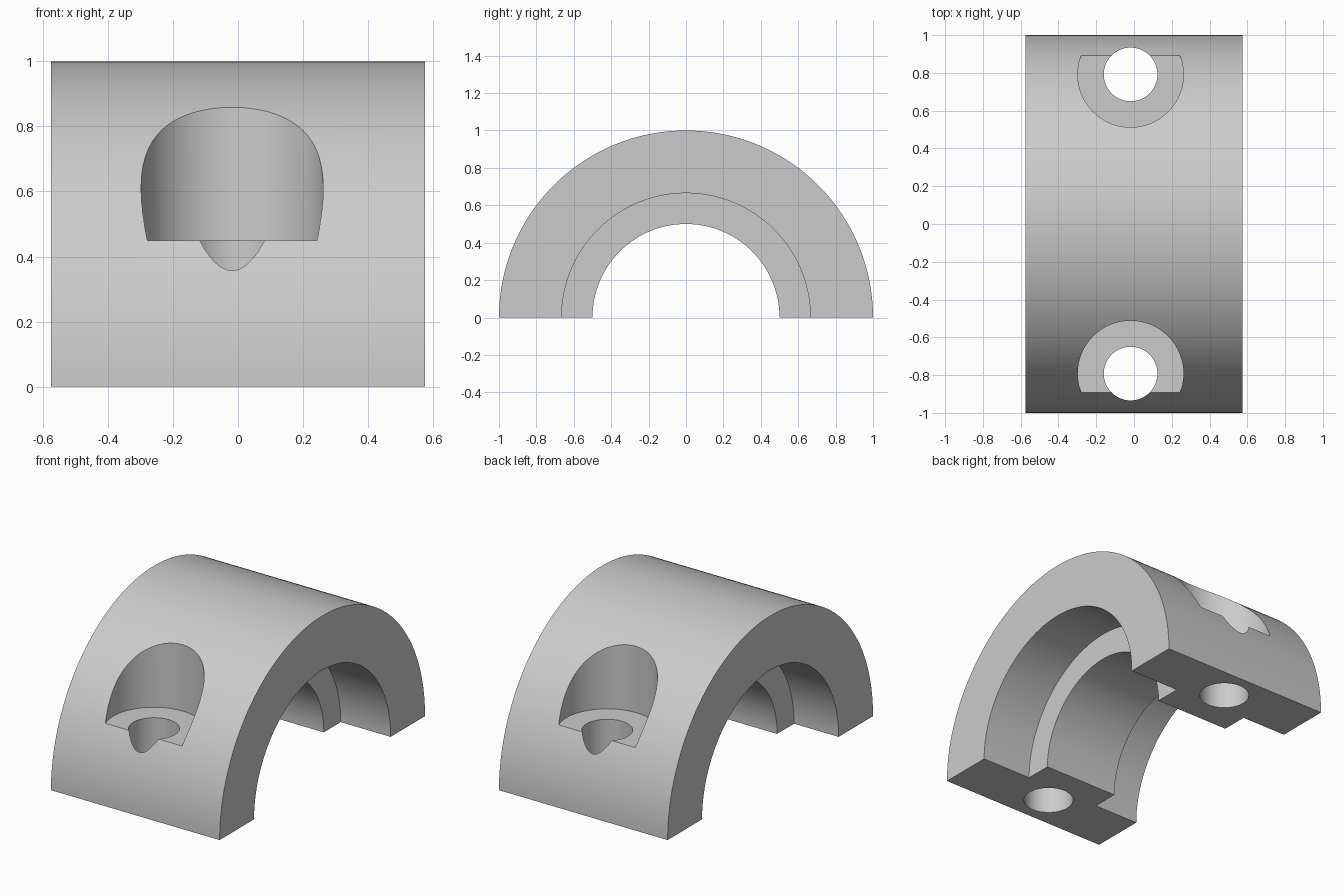
import bpy
import bmesh
import math
from mathutils import Matrix, Vector

cube = bpy.data.objects.get("Cube")
if cube:
    bpy.data.objects.remove(cube, do_unlink=True)

HALF_WIDTH = 0.575
OUTER_R, GROOVE_R, RIB_R = 1.0, 0.665, 0.5
BOLT_X, BOLT_Y = -0.018, 0.792
RIB_HALF = 0.253
SEAT_Z = 0.45

grey = bpy.data.materials.new("plain grey")
grey.use_nodes = True
colour = (0.6, 0.6, 0.6, 1)
grey.diffuse_color = colour
grey.node_tree.nodes["Principled BSDF"].inputs["Base Color"].default_value = colour


def make_object(name, bm):
    bmesh.ops.recalc_face_normals(bm, faces=bm.faces)
    mesh = bpy.data.meshes.new(name)
    bm.to_mesh(mesh)
    bm.free()
    mesh.materials.append(grey)
    obj = bpy.data.objects.new(name, mesh)
    bpy.context.collection.objects.link(obj)
    return obj


# Half ring with an inner rib: stepped profile swept half a turn about x
rib_left, rib_right = BOLT_X + RIB_HALF, BOLT_X - RIB_HALF
profile = [
    (-HALF_WIDTH, OUTER_R), (HALF_WIDTH, OUTER_R), (HALF_WIDTH, GROOVE_R),
    (rib_left, GROOVE_R), (rib_left, RIB_R), (rib_right, RIB_R),
    (rib_right, GROOVE_R), (-HALF_WIDTH, GROOVE_R),
]
bm = bmesh.new()
start = bm.faces.new([bm.verts.new((x, r, 0)) for x, r in profile])
bmesh.ops.spin(bm, geom=[start] + start.edges[:] + start.verts[:],
               axis=(1, 0, 0), cent=(0, 0, 0), angle=math.pi, steps=96,
               use_duplicate=False)
# Close the starting foot if the sweep consumed its face
bmesh.ops.remove_doubles(bm, verts=bm.verts, dist=1e-5)
open_edges = [e for e in bm.edges if e.is_boundary]
if open_edges:
    bmesh.ops.holes_fill(bm, edges=open_edges, sides=0)
clamp = make_object("clamp_half", bm)


def bolt_cutter(name, side):
    """Stepped cutter: through hole below, wide head recess above."""
    steps = [(0, -0.3), (0.142, -0.3), (0.142, SEAT_Z), (0.28, SEAT_Z),
             (0.28, 1.3), (0, 1.3)]
    cut = bmesh.new()
    points = [cut.verts.new((r, 0, z)) for r, z in steps]
    edges = [cut.edges.new(pair) for pair in zip(points, points[1:])]
    bmesh.ops.spin(cut, geom=points + edges, axis=(0, 0, 1), cent=(0, 0, 0),
                   angle=2 * math.pi, steps=64)
    bmesh.ops.remove_doubles(cut, verts=cut.verts, dist=1e-5)
    cut.transform(Matrix.Translation(Vector((BOLT_X, side * BOLT_Y, 0))))
    return make_object(name, cut)


# Counterbored bolt holes in both legs
bpy.context.view_layer.objects.active = clamp
for name, side in (("front_bolt_cutter", -1), ("back_bolt_cutter", 1)):
    cutter = bolt_cutter(name, side)
    mod = clamp.modifiers.new(name, "BOOLEAN")
    mod.operation = "DIFFERENCE"
    mod.solver = "EXACT"
    mod.object = cutter
    bpy.ops.object.modifier_apply(modifier=mod.name)
    bpy.data.objects.remove(cutter, do_unlink=True)

# Smooth curved walls, crisp edges
bpy.ops.object.select_all(action="DESELECT")
clamp.select_set(True)
bpy.ops.object.shade_smooth_by_angle(angle=math.radians(30))
